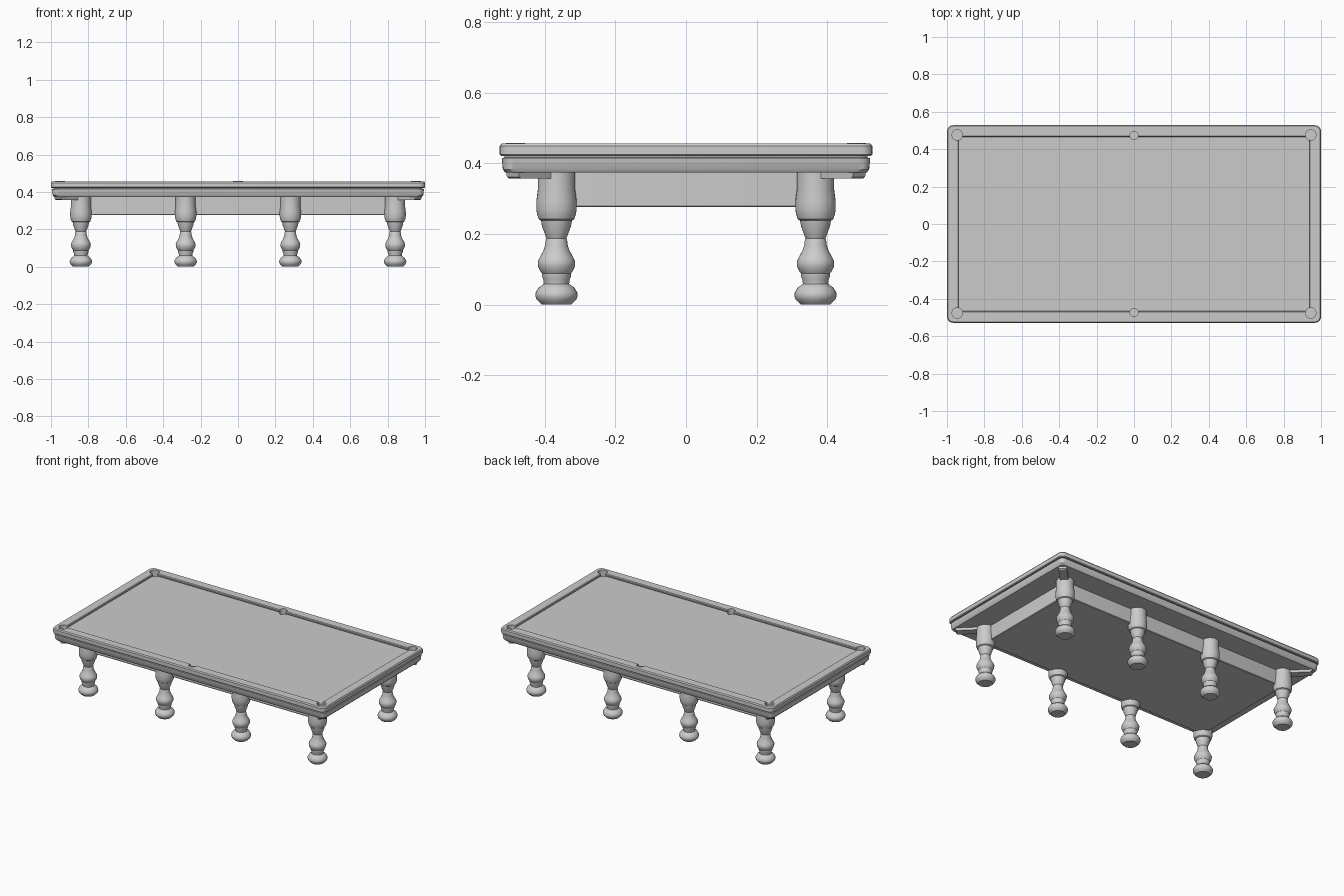
import bpy, bmesh, math
from mathutils import Matrix, Vector

if "Cube" in bpy.data.objects:
    bpy.data.objects.remove(bpy.data.objects["Cube"])


def finish(name, bm, smooth=True):
    bmesh.ops.recalc_face_normals(bm, faces=bm.faces)
    me = bpy.data.meshes.new(name)
    bm.to_mesh(me)
    bm.free()
    ob = bpy.data.objects.new(name, me)
    bpy.context.collection.objects.link(ob)
    if smooth:
        bpy.ops.object.select_all(action='DESELECT')
        ob.select_set(True)
        bpy.context.view_layer.objects.active = ob
        bpy.ops.object.shade_smooth_by_angle(angle=math.radians(35))
    return ob


def loft(name, rings, closed=False, smooth=True):
    """Skin a stack of equal-sized point rings; cap the ends or close the loop."""
    bm = bmesh.new()
    vs = [[bm.verts.new(p) for p in ring] for ring in rings]
    n = len(vs[0])
    pairs = list(zip(vs, vs[1:])) + ([(vs[-1], vs[0])] if closed else [])
    for a, b in pairs:
        for i in range(n):
            j = (i + 1) % n
            bm.faces.new((a[i], a[j], b[j], b[i]))
    if not closed:
        bm.faces.new(vs[0])
        bm.faces.new(vs[-1])
    return finish(name, bm, smooth)


def rrect(hx, hy, r, z, seg=5):
    """Rounded rectangle ring at height z."""
    pts = []
    for k, (sx, sy) in enumerate([(1, 1), (-1, 1), (-1, -1), (1, -1)]):
        for i in range(seg + 1):
            a = math.pi / 2 * (k + i / seg)
            pts.append((sx * (hx - r) + r * math.cos(a),
                        sy * (hy - r) + r * math.sin(a), z))
    return pts


def circle(r, z, cx=0, cy=0, n=32):
    return [(cx + r * math.cos(2 * math.pi * i / n),
             cy + r * math.sin(2 * math.pi * i / n), z) for i in range(n)]


# Table bed: tapered apron with a recessed groove under the rail
bed = loft("apron", [rrect(.984, .512, .03, .374), rrect(.991, .519, .03, .383),
                     rrect(.994, .522, .03, .415), rrect(.986, .514, .025, .417),
                     rrect(.986, .514, .025, .426)])

# Rail ring with cushion nose on the inside
rail = loft("cushion_rail", [rrect(.996, .524, .03, .421), rrect(1, .528, .032, .425),
                             rrect(1, .528, .032, .449), rrect(.995, .523, .03, .456),
                             rrect(.941, .470, .004, .456), rrect(.937, .466, .003, .452),
                             rrect(.937, .466, .003, .446), rrect(.944, .473, .004, .436),
                             rrect(.944, .473, .004, .421)], closed=True)

# Playing surface
cloth = loft("playing_surface", [rrect(.955, .484, .005, .4245),
                                 rrect(.955, .484, .005, .438)])

# Pockets: four corners and two middles
pockets = [(sx * .945, sy * .476, .028) for sx in (-1, 1) for sy in (-1, 1)]
pockets += [(0, sy * .473, .022) for sy in (-1, 1)]
for i, (px, py, r) in enumerate(pockets):
    cutter = loft("pocket_cutter", [circle(r, .40, px, py, 24),
                                    circle(r, .50, px, py, 24)], smooth=False)
    cutter.hide_render = True
    for ob in (bed, rail, cloth):
        mod = ob.modifiers.new("pocket", 'BOOLEAN')
        mod.operation = 'DIFFERENCE'
        mod.solver = 'EXACT'
        mod.object = cutter
        bpy.context.view_layer.objects.active = ob
        bpy.ops.object.modifier_apply(modifier=mod.name)
    bpy.data.objects.remove(cutter)

    # Thin raised collar around the outer side of each pocket
    mid = math.atan2(py / abs(py), px / abs(px) if px else 0)
    span = math.radians(80)
    sections = []
    for k in range(13):
        a = mid - span + 2 * span * k / 12
        d = Vector((math.cos(a), math.sin(a), 0))
        c = Vector((px, py, 0))
        sections.append([c + d * q + Vector((0, 0, z)) for q, z in
                         ((r, .452), (r, .4575), (r + .006, .4575), (r + .006, .452))])
    loft("pocket_collar_%d" % (i + 1), sections)

# Box under the bed
loft("under_box", [rrect(.837, .364, .004, .276), rrect(.84, .367, .004, .28),
                   rrect(.84, .367, .004, .376)])

# Turned legs: (radius, height)
profile = [(.042, 0), (.046, .004), (.056, .014), (.060, .025), (.059, .034), (.051, .048),
           (.041, .055), (.036, .059), (.037, .070), (.041, .080), (.041, .088),
           (.045, .093), (.052, .108), (.053, .122), (.048, .133), (.037, .153), (.032, .168),
           (.030, .184), (.028, .188), (.030, .192), (.041, .222), (.044, .238),
           (.050, .242), (.055, .256), (.057, .270), (.057, .294), (.053, .325), (.053, .376)]
for sy, side in ((-1, "front"), (1, "back")):
    for k in range(4):
        x = -.84 + .56 * k
        loft("%s_leg_%d" % (side, k + 1), [circle(r, z, x, sy * .367) for r, z in profile])

# Diagonal brackets from the outer legs to the bed corners
for sx in (-1, 1):
    for sy in (-1, 1):
        side = [(-.02, .380), (-.02, .357), (.112, .357), (.120, .362), (.124, .380)]
        rot = Matrix.Rotation(math.atan2(sy, sx), 4, 'Z')
        base = Vector((sx * .878, sy * .405, 0))
        loft("corner_bracket", [[base + rot @ Vector((d, w, z)) for d, z in side]
                                for w in (-.025, .025)], smooth=False)
